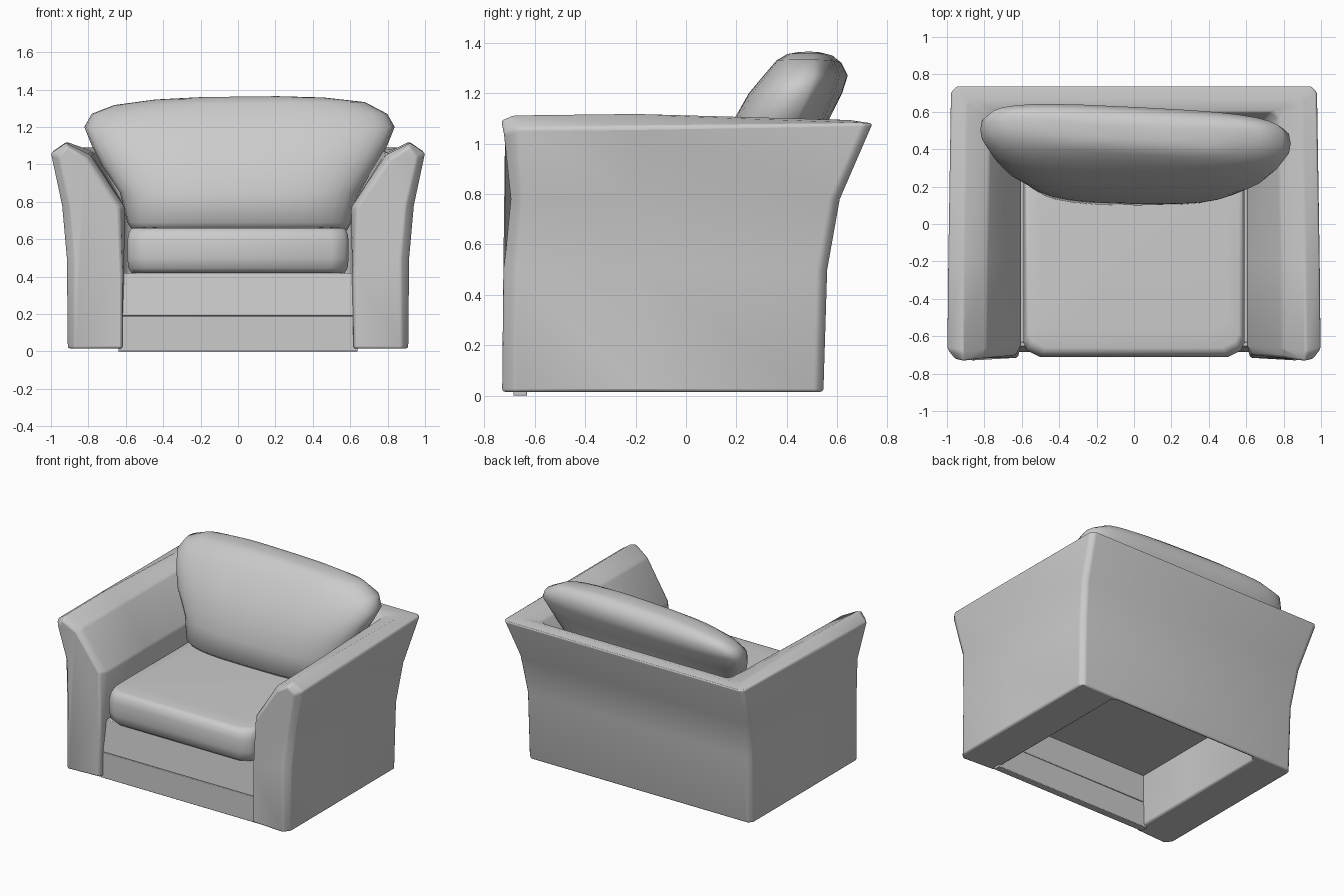
import bpy, bmesh, math

if "Cube" in bpy.data.objects:
    bpy.data.objects.remove(bpy.data.objects["Cube"])

# One plain upholstery colour
GREY = (0.6, 0.6, 0.6, 1)
fabric = bpy.data.materials.new("grey fabric")
fabric.use_nodes = True
fabric.diffuse_color = GREY
fabric.node_tree.nodes["Principled BSDF"].inputs["Base Color"].default_value = GREY


def loft(name, rings, bevel=0.0, angle=50):
    """Skin closed rings of points, cap both ends, bevel and smooth."""
    bm = bmesh.new()
    loops = [[bm.verts.new(p) for p in ring] for ring in rings]
    n = len(loops[0])
    for a, b in zip(loops, loops[1:]):
        for i in range(n):
            j = (i + 1) % n
            bm.faces.new((a[i], a[j], b[j], b[i]))
    bm.faces.new(loops[0])
    bm.faces.new(loops[-1])
    bmesh.ops.recalc_face_normals(bm, faces=bm.faces)
    mesh = bpy.data.meshes.new(name)
    bm.to_mesh(mesh)
    bm.free()
    obj = bpy.data.objects.new(name, mesh)
    bpy.context.collection.objects.link(obj)
    mesh.materials.append(fabric)
    if bevel:
        mod = obj.modifiers.new("soft edges", "BEVEL")
        mod.width, mod.segments = bevel, 2
        mod.limit_method, mod.angle_limit = "ANGLE", math.radians(28)
    bpy.ops.object.select_all(action="DESELECT")
    obj.select_set(True)
    bpy.context.view_layer.objects.active = obj
    bpy.ops.object.shade_smooth_by_angle(angle=math.radians(angle))
    return obj


def box(name, hw, y0, y1, z0, z1, lean=0.0, bevel=0.004):
    """Panel whose front top edge may lean back."""
    section = [(y0, z0), (y1, z0), (y1, z1), (y0 + lean, z1)]
    return loft(name, [[(s * hw, y, z) for y, z in section] for s in (-1, 1)], bevel, 30)


# Arms and back: one flared section swept round a U
# (x, back y, z, front y, x on the front face)
SECTION = [
    (0.615, 0.52, 0.015, -0.715, 0.62), (0.61, 0.51, 0.42, -0.715, 0.62),
    (0.605, 0.43, 0.77, -0.70, 0.635), (0.79, 0.60, 1.05, -0.715, 0.81),
    (0.92, 0.67, 1.115, -0.735, 0.915), (1.0, 0.74, 1.06, -0.72, 0.96),
    (0.94, 0.61, 0.78, -0.70, 0.895), (0.915, 0.56, 0.5, -0.725, 0.87),
    (0.91, 0.545, 0.015, -0.73, 0.875),
]
CORNER = 0.03


def station(kind):
    ring = []
    for x, yb, z, yf, xf in SECTION:
        top = z > 1
        if kind == "front":
            p = (xf, yf, z - 0.02 * top)
        elif kind == "shoulder":
            p = (x, yf + 0.05, z)
        elif kind == "middle":
            p = (x - 0.005 * top, -0.2, z + 0.006 * top)
        elif kind == "side":
            p = (x - 0.02 * top, yb - CORNER, min(z + 0.02 * top, 1.095))
        else:
            p = (x - CORNER - 0.02 * top, yb, min(z + 0.02 * top, 1.09))
        ring.append(p)
    return ring


half = [station(k) for k in ("front", "shoulder", "middle", "side", "corner")]
other = [[(-x, y, z) for x, y, z in ring] for ring in reversed(half)]
loft("arms_and_back", half + other, bevel=0.012, angle=60)

# Seat base: kick panel, front rail and deck, open underneath
box("kick_panel", 0.64, -0.685, -0.63, 0.0, 0.188)
box("front_rail", 0.62, -0.685, -0.63, 0.190, 0.42, lean=0.03)
box("seat_deck", 0.615, -0.64, 0.51, 0.39, 0.418)

# Seat cushion: stacked outlines with clipped front corners
LAYERS = [(0.42, 0.035), (0.445, 0.01), (0.50, 0.0), (0.59, 0.0),
          (0.63, 0.01), (0.655, 0.03), (0.66, 0.05), (0.664, 0.15)]


def seat_outline(z, inset):
    x, y = 0.592 - inset * 0.6, -0.712 + inset
    right = [(x - 0.09, y), (x - 0.02, y + 0.035), (x, y + 0.08), (x, 0.4 - inset)]
    left = [(-px, py) for px, py in reversed(right)]
    return [(px, py, z) for px, py in right + left]


loft("seat_cushion", [seat_outline(z, i) for z, i in LAYERS], angle=45)

# Back cushion: leaning puffy sections (z, half width, front y, back y)
PILLOW = [
    (0.64, 0.57, 0.16, 0.38), (0.69, 0.60, 0.10, 0.42), (0.85, 0.64, 0.11, 0.47),
    (1.0, 0.74, 0.15, 0.52), (1.1, 0.79, 0.20, 0.56), (1.2, 0.83, 0.26, 0.605),
    (1.27, 0.79, 0.32, 0.625), (1.325, 0.67, 0.37, 0.60), (1.352, 0.45, 0.41, 0.57),
    (1.362, 0.2, 0.45, 0.53),
]
SIDES = 32


def pillow_ring(z, hw, yf, yb):
    ring = []
    for i in range(SIDES):
        a = math.tau * i / SIDES
        c, s = math.cos(a), math.sin(a)
        # Ends sit towards the back, which is flatter than the front
        x = hw * math.copysign(abs(c) ** 0.6, c)
        mid = yf + (yb - yf) * 0.6
        y = mid + (yb - mid) * s ** 0.6 if s > 0 else mid - (mid - yf) * abs(s) ** 0.85
        twist = 0.045 * x * (z - 0.6) / 0.6
        ring.append((x + 0.008, y - twist, z + 0.012 * x * (z > 1.3)))
    return ring


loft("back_cushion", [pillow_ring(*row) for row in PILLOW], angle=60)
